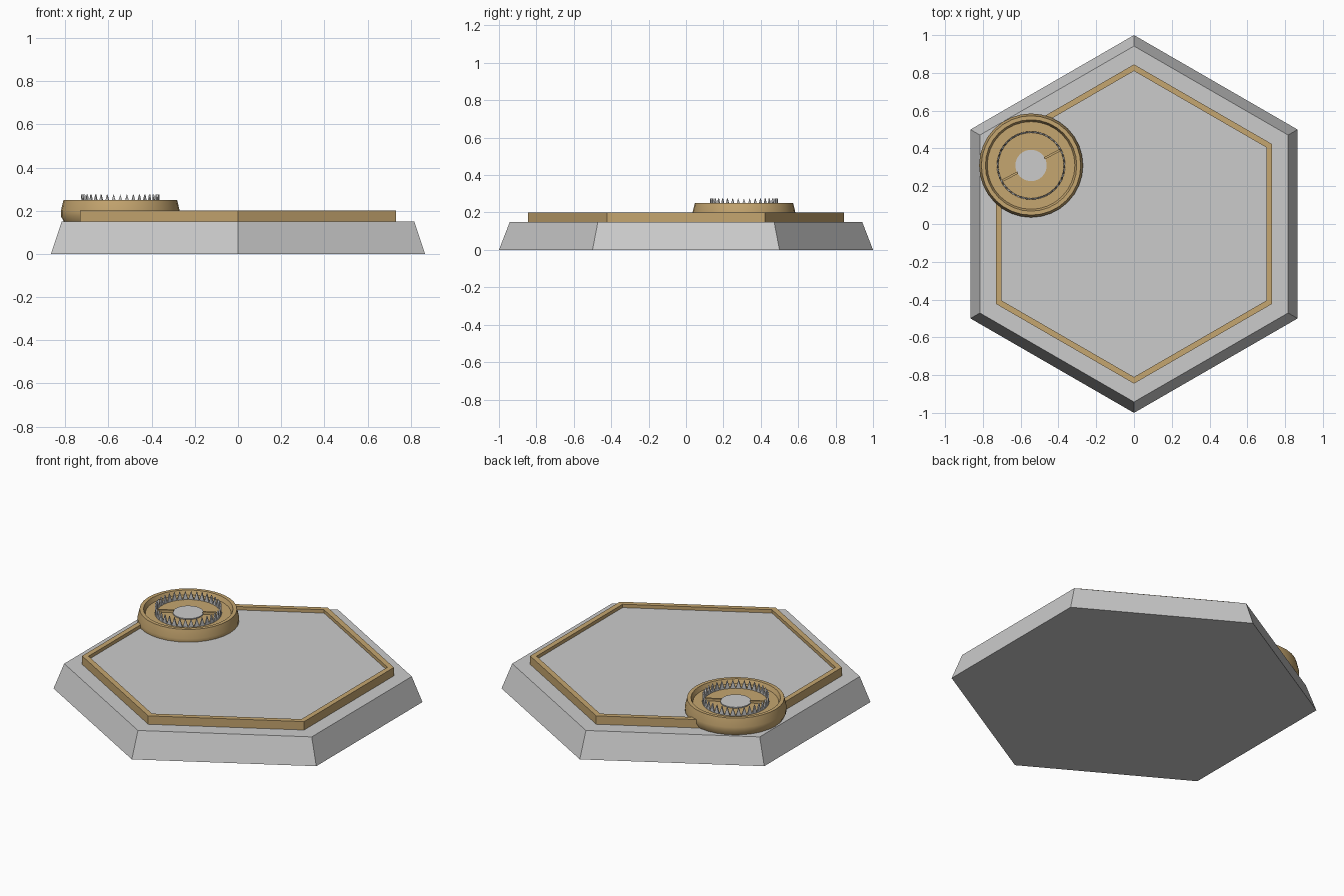
import bpy, bmesh
from math import sin, cos, pi, radians
from mathutils import Matrix, Vector

if "Cube" in bpy.data.objects:
    bpy.data.objects.remove(bpy.data.objects["Cube"])

brown = bpy.data.materials.new("bronze")
brown.diffuse_color = (0.56, 0.38, 0.16, 1)
brown.use_nodes = True
brown.node_tree.nodes["Principled BSDF"].inputs["Base Color"].default_value = brown.diffuse_color
CX, CY = -0.545, 0.31


def finish(name, bm, mat=None, smooth=False):
    bmesh.ops.recalc_face_normals(bm, faces=bm.faces)
    me = bpy.data.meshes.new(name)
    bm.to_mesh(me)
    bm.free()
    ob = bpy.data.objects.new(name, me)
    bpy.context.collection.objects.link(ob)
    if mat:
        me.materials.append(mat)
    if smooth:
        bpy.ops.object.select_all(action='DESELECT')
        ob.select_set(True)
        bpy.context.view_layer.objects.active = ob
        bpy.ops.object.shade_smooth_by_angle(angle=radians(30))
    return ob


def lathe(name, profile, sides, at=(0, 0), start=0.0, closed=False, mat=None, smooth=False):
    """Sweep (radius, z) points around z; open profiles get capped ends."""
    bm = bmesh.new()
    rings = [[bm.verts.new((at[0] + r * cos(start + 2 * pi * i / sides),
                            at[1] + r * sin(start + 2 * pi * i / sides), z))
              for i in range(sides)] for r, z in profile]
    pairs = list(zip(rings, rings[1:]))
    if closed:
        pairs.append((rings[-1], rings[0]))
    else:
        bm.faces.new(rings[0])
        bm.faces.new(rings[-1])
    for a, b in pairs:
        for i in range(sides):
            j = (i + 1) % sides
            bm.faces.new((a[i], a[j], b[j], b[i]))
    return finish(name, bm, mat, smooth)


# Hexagonal base, rim and raised floor
lathe("hex_base", [(1, 0), (0.942, 0.15)], 6, start=pi / 2)
lathe("hex_rim", [(0.845, 0.15), (0.845, 0.2), (0.81, 0.2), (0.81, 0.15)], 6,
      start=pi / 2, closed=True, mat=brown)
lathe("hex_floor", [(0.81, 0.15), (0.81, 0.18)], 6, start=pi / 2)

# Round dial housing with a stepped lip
lathe("dial_housing", [(0.262, 0.15), (0.275, 0.175), (0.275, 0.2), (0.263, 0.25),
                       (0.242, 0.25), (0.232, 0.225), (0.205, 0.225)],
      32, (CX, CY), mat=brown, smooth=True)

# Hub disc in the middle
lathe("dial_hub", [(0.083, 0.22), (0.083, 0.231)], 32, (CX, CY), smooth=True)

# Crown of thin triangular teeth
bm = bmesh.new()
N = 36
for k in range(N):
    a = 2 * pi * k / N
    tri = []
    for r in (0.173, 0.181):
        tri.append([bm.verts.new((CX + r * cos(a + d * pi / N), CY + r * sin(a + d * pi / N), z))
                    for d, z in ((-1, 0.222), (1, 0.222), (0, 0.275))])
    inner, outer = tri
    bm.faces.new(inner)
    bm.faces.new(outer)
    for i in range(3):
        j = (i + 1) % 3
        bm.faces.new((inner[i], inner[j], outer[j], outer[i]))
finish("dial_teeth", bm)

# Two slim spokes from the hub to the teeth
bm = bmesh.new()
for s in (1, -1):
    ang = radians(28) + (0 if s > 0 else pi)
    m = (Matrix.Translation((CX, CY, 0.23)) @ Matrix.Rotation(ang, 4, 'Z')
         @ Matrix.Translation((0.127, 0, 0)) @ Matrix.Diagonal((0.095, 0.012, 0.018, 1)))
    bmesh.ops.create_cube(bm, size=1, matrix=m)
finish("dial_spokes", bm, brown)
